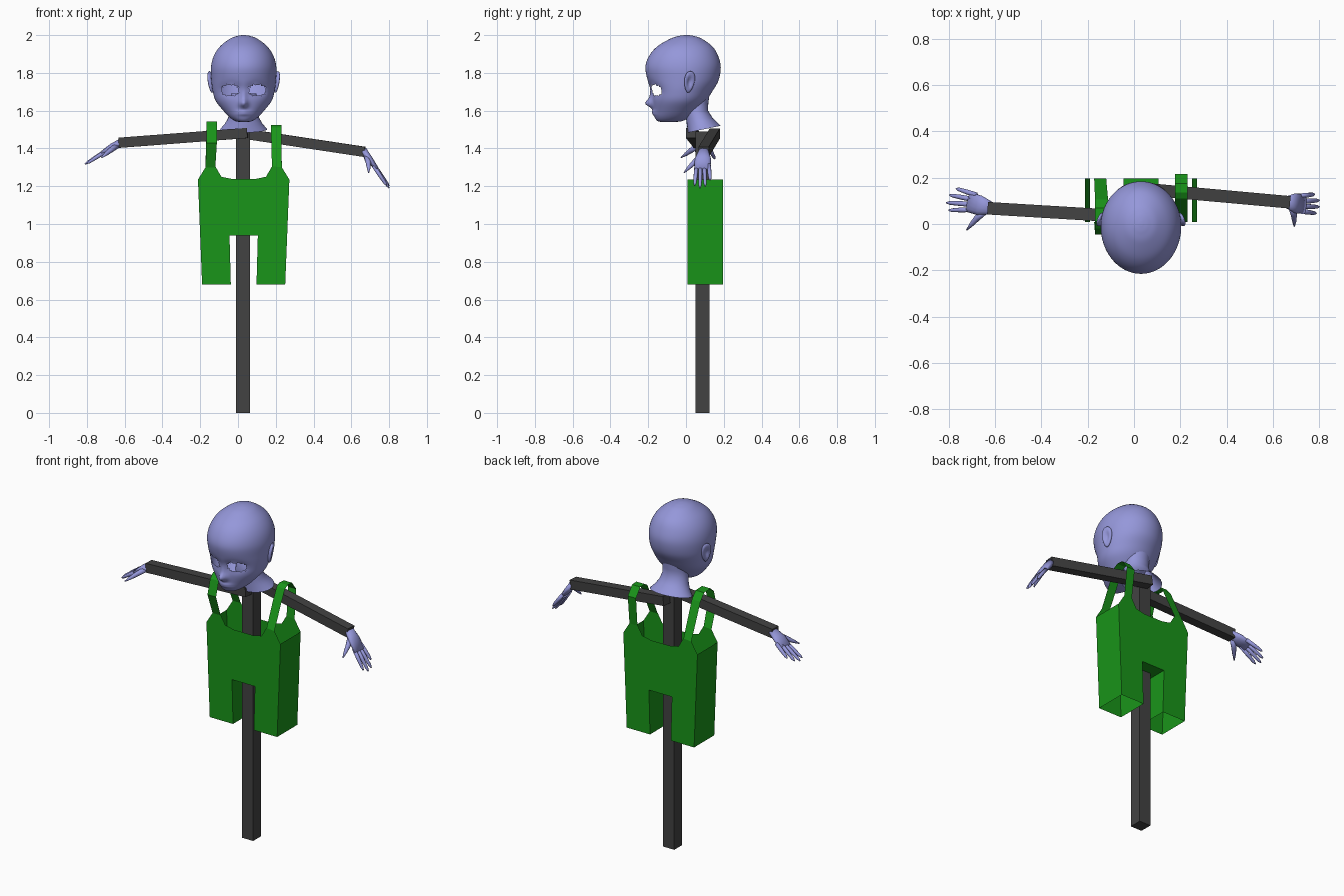
import bpy, bmesh
from math import sin, cos, pi, exp, radians
from mathutils import Vector, Matrix

if "Cube" in bpy.data.objects:
    bpy.data.objects.remove(bpy.data.objects["Cube"])

CX = 0.03  # centre line of head and post


def material(name, col):
    m = bpy.data.materials.new(name)
    m.diffuse_color = (*col, 1)
    m.use_nodes = True
    m.node_tree.nodes["Principled BSDF"].inputs["Base Color"].default_value = m.diffuse_color
    return m


SKIN = material("lilac_plastic", (0.30, 0.31, 0.70))
CLOTH = material("green_cloth", (0.01, 0.30, 0.01))
WOOD = material("dark_wood", (0.055, 0.055, 0.055))


def finish(name, bm, mat, smooth=False, recalc=True):
    if recalc:
        bmesh.ops.recalc_face_normals(bm, faces=bm.faces)
    me = bpy.data.meshes.new(name)
    bm.to_mesh(me)
    bm.free()
    ob = bpy.data.objects.new(name, me)
    bpy.context.collection.objects.link(ob)
    me.materials.append(mat)
    if smooth:
        me.shade_smooth()
    return ob


def loft(bm, rings, caps=(True, True)):
    loops = [[bm.verts.new(p) for p in r] for r in rings]
    n = len(loops[0])
    for a, b in zip(loops, loops[1:]):
        for i in range(n):
            j = (i + 1) % n
            bm.faces.new((a[i], a[j], b[j], b[i]))
    if caps[0]:
        bm.faces.new(loops[0][::-1])
    if caps[1]:
        bm.faces.new(loops[-1])


def limb(bm, path, side, n=10):
    """Oval tube along path of (point, half width, half thickness)."""
    d = (Vector(path[-1][0]) - Vector(path[0][0])).normalized()
    s = (Vector(side) - d * d.dot(Vector(side))).normalized()
    t = d.cross(s)
    loft(bm, [[Vector(p) + s * w * cos(2 * pi * k / n) + t * h * sin(2 * pi * k / n)
               for k in range(n)] for p, w, h in path])


def beam(name, a, b, h):
    """Square bar between two points."""
    bm = bmesh.new()
    a, b = Vector(a), Vector(b)
    up = Vector((0, 0, 1)) if abs(b.x - a.x) > 0.1 else Vector((1, 0, 0))
    s = (b - a).normalized().cross(up).normalized()
    u = s.cross(b - a).normalized()
    loft(bm, [[p + (s * i + u * j) * h for i, j in ((1, 1), (1, -1), (-1, -1), (-1, 1))]
              for p in (a, b)])
    finish(name, bm, WOOD)


# Stand: post and two arms, one in front of and one behind the centre
beam("post", (0.027, 0.087, 0), (0.027, 0.087, 1.49), 0.037)
beam("arm_left", (0.05, 0.027, 1.482), (-0.63, 0.068, 1.43), 0.027)
beam("arm_right", (0.02, 0.153, 1.48), (0.67, 0.094, 1.382), 0.027)

# Dungarees: two flat panels joined by side walls, legs open at the bottom
half = [(0.075, 0.94), (0.068, 0.68), (0.22, 0.68), (0.242, 1.235), (0.202, 1.30),
        (0.150, 1.305), (0.118, 1.25), (0.06, 1.238)]
outline = [(CX + x, z) for x, z in half] + [(CX - x, z) for x, z in half[::-1]]
bm = bmesh.new()
front, back = [[bm.verts.new((x, y, z)) for x, z in outline] for y in (0.008, 0.196)]
bm.faces.new(front)
bm.faces.new(back[::-1])
n = len(outline)
for i in (0, 2, 12, 14, 15):
    j = (i + 1) % n
    bm.faces.new((front[i], back[i], back[j], front[j]))
finish("dungarees", bm, CLOTH)


def strap(name, cx, path):
    """Flat ribbon over an arm, path of (x offset, y, z, half width)."""
    bm = bmesh.new()
    rows = [[bm.verts.new((cx + o + s * w, y, z)) for s in (-1, 1)] for o, y, z, w in path]
    for a, b in zip(rows, rows[1:]):
        bm.faces.new((a[0], a[1], b[1], b[0]))
    finish(name, bm, CLOTH)


strap("strap_left", -0.14, [(-0.006, 0.008, 1.30, 0.026), (0, -0.045, 1.43, 0.028),
                            (0, -0.02, 1.515, 0.028), (0, 0.01, 1.542, 0.028),
                            (0, 0.07, 1.54, 0.028), (0, 0.105, 1.50, 0.028),
                            (-0.006, 0.196, 1.30, 0.026)])
strap("strap_right", 0.203, [(0.003, 0.008, 1.30, 0.026), (0, 0.075, 1.44, 0.027),
                             (0, 0.11, 1.51, 0.027), (0, 0.135, 1.524, 0.027),
                             (0, 0.175, 1.522, 0.027), (0, 0.215, 1.47, 0.027),
                             (0.003, 0.196, 1.30, 0.026)])

# Head: stacked sections (z, front y, back y, widest y, half width)
rows = [(1.54, -0.125, -0.06, -0.09, 0.018), (1.545, -0.150, -0.02, -0.08, 0.045),
        (1.565, -0.165, 0.02, -0.065, 0.075), (1.60, -0.170, 0.06, -0.05, 0.108),
        (1.65, -0.177, 0.105, -0.03, 0.147), (1.70, -0.184, 0.138, -0.02, 0.163),
        (1.76, -0.203, 0.172, -0.01, 0.171), (1.83, -0.215, 0.184, -0.01, 0.173),
        (1.89, -0.195, 0.170, -0.01, 0.158), (1.94, -0.152, 0.140, -0.01, 0.125),
        (1.98, -0.085, 0.085, 0.0, 0.074), (1.995, -0.04, 0.045, 0.0, 0.036),
        (2.0, -0.008, 0.012, 0.0, 0.008)]


def spline(pts, t):
    i = min(int(t), len(pts) - 2)
    f = t - i
    a, b, c, d = (pts[max(0, min(len(pts) - 1, i + k))] for k in (-1, 0, 1, 2))
    return [0.5 * (2 * q + (r - p) * f + (2 * p - 5 * q + 4 * r - s) * f * f
                   + (3 * q - p - 3 * r + s) * f ** 3) for p, q, r, s in zip(a, b, c, d)]


def bump(x, z, x0, z0, sx, sz):
    return exp(-((x - x0) / sx) ** 2 - ((z - z0) / sz) ** 2)


def face_point(sec, ang):
    z, yf, yb, yc, hw = sec
    x, c = hw * sin(ang), cos(ang)
    y = yc - (yc - yf) * c if c > 0 else yc - (yb - yc) * c
    if c > 0:
        ax = abs(x)
        y -= 0.034 * bump(x, z, 0, 1.637, 0.021, 0.022)      # nose tip
        y -= 0.013 * bump(x, z, 0, 1.67, 0.015, 0.04)        # nose bridge
        y -= 0.014 * bump(x, z, 0, 1.588, 0.036, 0.013)      # lips
        y += 0.005 * bump(x, z, 0, 1.587, 0.04, 0.004)       # mouth line
        y += 0.016 * bump(ax, z, 0.07, 1.712, 0.05, 0.035)   # eye sockets
    return (CX + x, y, z)


STEPS, SEG = 84, 88
bm = bmesh.new()
loft(bm, [[face_point(spline(rows, (len(rows) - 1) * k / STEPS), 2 * pi * i / SEG)
           for i in range(SEG)] for k in range(STEPS + 1)])
bmesh.ops.recalc_face_normals(bm, faces=bm.faces)

# Open eye holes with clean almond rims
for s in (-1, 1):
    ex, ez, rx, rz = CX + s * 0.073, 1.708, 0.043, 0.027

    def dist(v):
        return (((v.co.x - ex) / rx) ** 2 + ((v.co.z - ez) / rz) ** 2) ** 0.5
    dead = [v for v in bm.verts if v.co.y < -0.03 and dist(v) < 1]
    rim = {e.other_vert(v) for v in dead for e in v.link_edges} - set(dead)
    for v in rim:
        k = dist(v)
        v.co.x, v.co.z = ex + (v.co.x - ex) / k, ez + (v.co.z - ez) / k
    bmesh.ops.delete(bm, geom=dead, context='VERTS')
finish("head", bm, SKIN, True, False)

# Neck: flares to a skirt that dips at the front
neck = [(1.69, 0.02, 0.125, 0.068, 0), (1.64, 0.0, 0.118, 0.070, 0), (1.60, -0.005, 0.117, 0.073, 0),
        (1.56, 0.0, 0.142, 0.083, 0), (1.53, 0.005, 0.166, 0.10, 0.008), (1.502, 0.01, 0.184, 0.125, 0.018)]
bm = bmesh.new()
loft(bm, [[(CX + w * sin(a), (f + b) / 2 - (b - f) / 2 * cos(a), z - t * cos(a))
           for a in (2 * pi * k / 28 for k in range(28))] for z, f, b, w, t in neck],
     (False, False))
finish("neck", bm, SKIN, True)

# Ears: flat ovals hollowed on the outside
for s, name in ((-1, "ear_left"), (1, "ear_right")):
    bm = bmesh.new()
    bmesh.ops.create_uvsphere(bm, u_segments=20, v_segments=14, radius=1)
    for v in bm.verts:
        r = v.co.y ** 2 + v.co.z ** 2
        if v.co.x * s > 0:
            v.co.x -= s * 1.3 * exp(-r * 4)
        v.co.y *= 1 + 0.25 * v.co.z
    bm.transform(Matrix.Translation((CX + s * 0.174, 0.018, 1.752))
                 @ Matrix.Rotation(s * radians(10), 4, 'Y') @ Matrix.Rotation(s * radians(22), 4, 'Z')
                 @ Matrix.Rotation(radians(-8), 4, 'X') @ Matrix.Diagonal((0.015, 0.029, 0.058, 1)))
    finish(name, bm, SKIN, True)


def hand(name, palm, fingers, thumb):
    """Palm of three sections, four (knuckle, tip) fingers and a thumb path."""
    bm = bmesh.new()
    side = (0, 1, 0)
    limb(bm, [(p, w, h) for p, w, h in zip(palm, (0.027, 0.043, 0.043), (0.022, 0.018, 0.012))], side, 14)
    for a, b in fingers:
        a, b = Vector(a), Vector(b)
        limb(bm, [(a.lerp(b, t), r, r) for t, r in
                  ((-0.2, 0.011), (0.4, 0.0105), (0.85, 0.008), (1, 0.003))], side)
    limb(bm, [(p, r, r) for p, r in zip(thumb, (0.016, 0.014, 0.010, 0.003))], (1, 0, 0.3))
    finish(name, bm, SKIN, True)


hand("hand_left", [(-0.615, 0.068, 1.433), (-0.665, 0.08, 1.41), (-0.715, 0.094, 1.378)],
     [((-0.695, 0.13, 1.388), (-0.768, 0.153, 1.345)), ((-0.71, 0.109, 1.382), (-0.797, 0.125, 1.325)),
      ((-0.715, 0.086, 1.378), (-0.81, 0.092, 1.317)), ((-0.71, 0.062, 1.378), (-0.80, 0.059, 1.32))],
     [(-0.64, 0.06, 1.415), (-0.675, 0.028, 1.39), (-0.70, 0.0, 1.37), (-0.722, -0.026, 1.352)])
hand("hand_right", [(0.662, 0.094, 1.388), (0.695, 0.09, 1.345), (0.735, 0.086, 1.29)],
     [((0.728, 0.122, 1.30), (0.78, 0.128, 1.232)), ((0.735, 0.098, 1.29), (0.80, 0.102, 1.20)),
      ((0.735, 0.076, 1.288), (0.80, 0.074, 1.19)), ((0.73, 0.054, 1.29), (0.787, 0.046, 1.203))],
     [(0.68, 0.078, 1.36), (0.69, 0.043, 1.325), (0.692, 0.015, 1.298), (0.692, -0.01, 1.272)])
